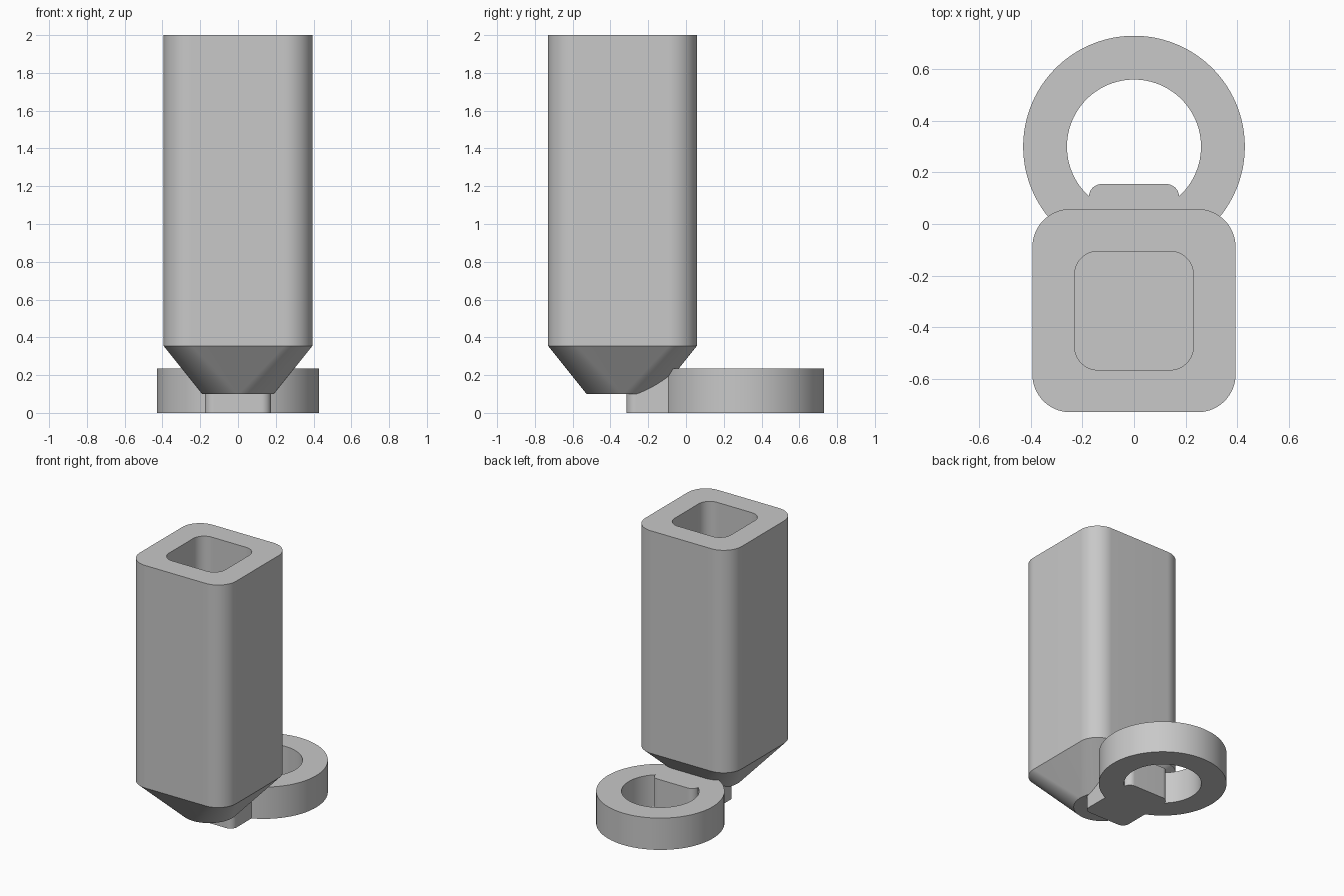
import bpy, bmesh, math

default = bpy.data.objects.get("Cube")
if default:
    bpy.data.objects.remove(default, do_unlink=True)

grey = bpy.data.materials.new("plain grey")
grey.use_nodes = True
colour = (0.58, 0.58, 0.58, 1)
grey.diffuse_color = colour
grey.node_tree.nodes["Principled BSDF"].inputs["Base Color"].default_value = colour


def outline(half_x, half_y, radius, z, cx=0, cy=0, steps=24):
    """Rounded rectangle; a radius equal to both halves gives a circle."""
    points = []
    for q, (sx, sy) in enumerate([(1, 1), (-1, 1), (-1, -1), (1, -1)]):
        for i in range(steps + 1):
            a = (q + i / steps) * math.pi / 2
            points.append((cx + sx * (half_x - radius) + radius * math.cos(a),
                           cy + sy * (half_y - radius) + radius * math.sin(a), z))
    return points


def loft(name, outlines, closed=False):
    """Skin a stack of outlines, either capped or joined back to the first."""
    bm = bmesh.new()
    rings = [[bm.verts.new(p) for p in o] for o in outlines]
    pairs = list(zip(rings, rings[1:]))
    if closed:
        pairs.append((rings[-1], rings[0]))
    else:
        bm.faces.new(rings[0])
        bm.faces.new(rings[-1])
    for a, b in pairs:
        for i in range(len(a)):
            j = (i + 1) % len(a)
            bm.faces.new((a[i], a[j], b[j], b[i]))
    bmesh.ops.remove_doubles(bm, verts=bm.verts, dist=1e-5)
    bmesh.ops.recalc_face_normals(bm, faces=bm.faces)
    mesh = bpy.data.meshes.new(name)
    bm.to_mesh(mesh)
    bm.free()
    mesh.materials.append(grey)
    obj = bpy.data.objects.new(name, mesh)
    bpy.context.collection.objects.link(obj)
    return obj


def activate(obj):
    bpy.ops.object.select_all(action='DESELECT')
    obj.select_set(True)
    bpy.context.view_layer.objects.active = obj


# Square hollow shaft, tapering below to a round foot
shaft_y = -0.336
shaft = loft("hollow_shaft", [
    outline(0.23, 0.23, 0.09, 0.36, cy=shaft_y),
    outline(0.23, 0.23, 0.09, 2.0, cy=shaft_y),
    outline(0.394, 0.394, 0.147, 2.0, cy=shaft_y),
    outline(0.394, 0.394, 0.147, 0.355, cy=shaft_y),
    outline(0.19, 0.19, 0.19, 0.1, cy=shaft_y)])

# Flat ring behind the shaft
height, ring_y = 0.235, 0.3
ring = loft("ring", [outline(r, r, r, z, cy=ring_y) for r, z in
                     [(0.26, 0), (0.43, 0), (0.43, height), (0.26, height)]], closed=True)

# Rounded block joining the ring to the taper
block = loft("joining_block", [outline(0.175, 0.235, 0.05, z, cy=-0.08)
                               for z in (0, height)])
activate(ring)
union = ring.modifiers.new("join block", 'BOOLEAN')
union.operation = 'UNION'
union.solver = 'EXACT'
union.object = block
bpy.ops.object.modifier_apply(modifier=union.name)
bpy.data.objects.remove(block, do_unlink=True)

for obj in (shaft, ring):
    activate(obj)
    bpy.ops.object.shade_smooth_by_angle(angle=math.radians(30))
